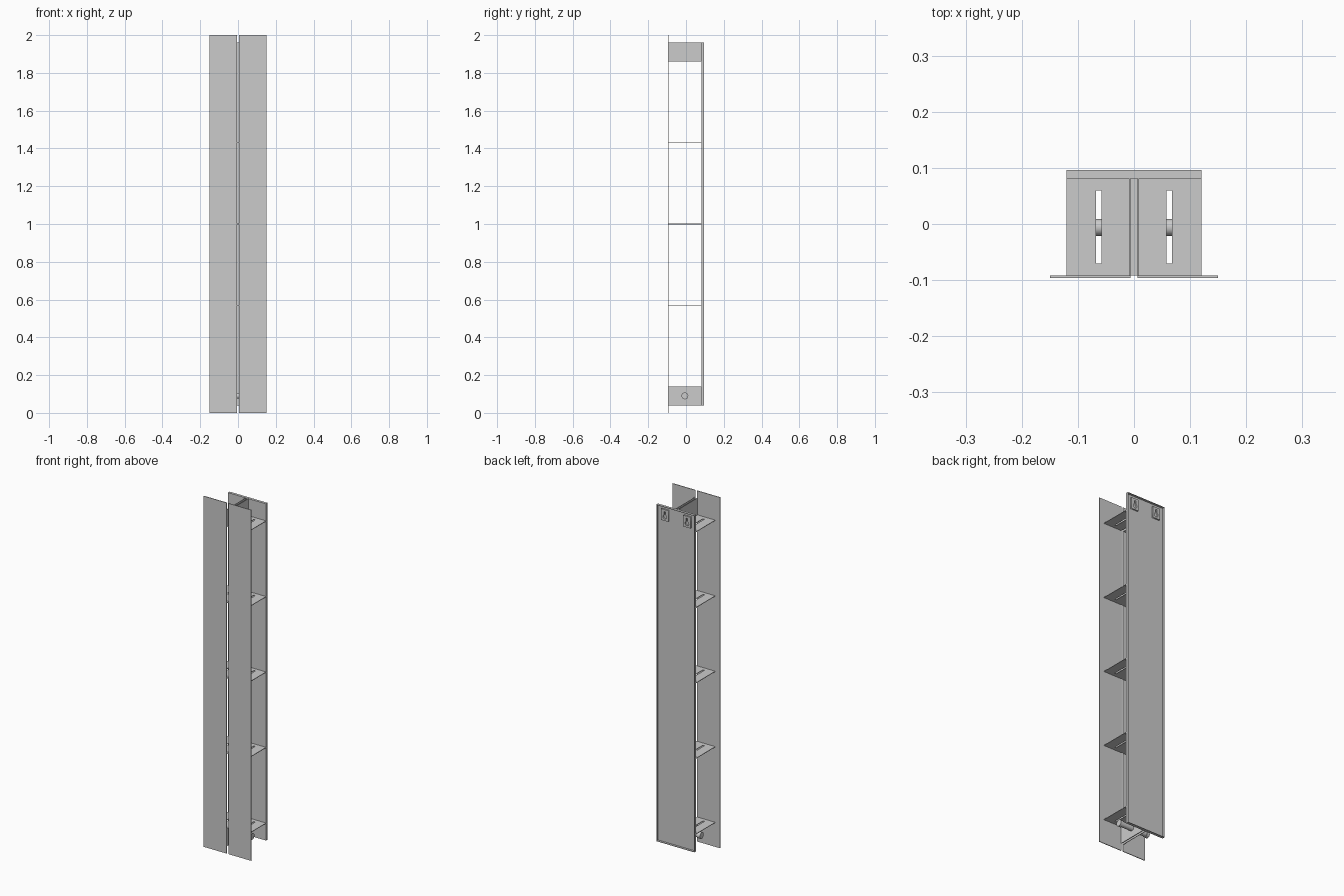
import bpy, bmesh, math
from mathutils import Matrix

if "Cube" in bpy.data.objects:
    bpy.data.objects.remove(bpy.data.objects["Cube"])


def finish(name, bm):
    me = bpy.data.meshes.new(name)
    bmesh.ops.recalc_face_normals(bm, faces=bm.faces)
    bm.to_mesh(me)
    bm.free()
    ob = bpy.data.objects.new(name, me)
    bpy.context.collection.objects.link(ob)
    return ob


def box(name, x0, x1, y0, y1, z0, z1):
    bm = bmesh.new()
    bmesh.ops.create_cube(bm, size=1, matrix=Matrix.Translation(
        ((x0 + x1) / 2, (y0 + y1) / 2, (z0 + z1) / 2))
        @ Matrix.Diagonal((x1 - x0, y1 - y0, z1 - z0, 1)))
    return finish(name, bm)


def slotted_plate(name, xs, ys, holes, z, t):
    # flat sheet of grid cells with the hole cells left out, then thickened
    bm = bmesh.new()
    v = [[bm.verts.new((x, y, z)) for y in ys] for x in xs]
    for i in range(len(xs) - 1):
        for j in range(len(ys) - 1):
            if (i, j) not in holes:
                bm.faces.new((v[i][j], v[i + 1][j], v[i + 1][j + 1], v[i][j + 1]))
    res = bmesh.ops.extrude_face_region(bm, geom=bm.faces[:])
    top = [g for g in res["geom"] if isinstance(g, bmesh.types.BMVert)]
    bmesh.ops.translate(bm, verts=top, vec=(0, 0, t))
    return finish(name, bm)


def rod(name, x0, x1, r, y, z):
    bpy.ops.mesh.primitive_cylinder_add(vertices=32, radius=r, depth=x1 - x0,
                                        location=((x0 + x1) / 2, y, z),
                                        rotation=(0, math.pi / 2, 0))
    ob = bpy.context.object
    ob.name = name
    bpy.ops.object.shade_smooth_by_angle()


def hanger(name, x, z, y0, y1):
    # plate outline with a keyhole cut through it
    cu = bpy.data.curves.new(name, 'CURVE')
    cu.dimensions = '2D'
    cu.fill_mode = 'BOTH'
    cu.extrude = (y1 - y0) / 2
    plate = [(-.023, -.032), (.023, -.032), (.023, .032), (-.023, .032)]
    r, w = .012, .005
    a0 = math.pi / 2 - math.asin(w / r)
    key = [(-w, .02), (w, .02)]
    for i in range(17):
        a = a0 - i / 16 * (2 * math.pi - 2 * (math.pi / 2 - a0))
        key.append((r * math.cos(a), -.01 + r * math.sin(a)))
    for pts in (plate, key):
        sp = cu.splines.new('POLY')
        sp.points.add(len(pts) - 1)
        for p, (u, v) in zip(sp.points, pts):
            p.co = (u, v, 0, 1)
        sp.use_cyclic_u = True
    ob = bpy.data.objects.new(name, cu)
    ob.location = (x, (y0 + y1) / 2, z)
    ob.rotation_euler = (math.pi / 2, 0, 0)
    bpy.context.collection.objects.link(ob)


FRONT, BACK = -.092, .081   # inner faces of the front panels and back tray
GAP, T = .006, .003

# back tray: floor with a raised rim
box("back_panel", -.12, .12, BACK, BACK + T, .04, 1.96)
for s, side in ((-1, "left"), (1, "right")):
    a, b = sorted((s * .12, s * .117))
    box("back_rim_" + side, a, b, BACK, .096, .04, 1.96)
box("back_rim_bottom", -.117, .117, BACK, .096, .04, .043)
box("back_rim_top", -.117, .117, BACK, .096, 1.957, 1.96)

# middle shelves span the gap
ys = (FRONT, -.07, .06, BACK)
for i, z in enumerate((.57, 1.0, 1.43)):
    slotted_plate("middle_shelf_%d" % (i + 1),
                  (-.12, -.068, -.058, .058, .068, .12), ys,
                  {(1, 1), (3, 1)}, z - T / 2, T)

for s, side in ((-1, "left"), (1, "right")):
    # front panels
    a, b = sorted((s * GAP, s * .15))
    box("front_panel_" + side, a, b, -.096, FRONT, 0, 2)
    # end shelves with their upright flanges
    xs = sorted(s * x for x in (GAP, .058, .068, .12))
    fa, fb = sorted((s * GAP, s * (GAP + T)))
    slotted_plate("bottom_shelf_" + side, xs, ys, {(1, 1)}, .14 - T, T)
    box("bottom_flange_" + side, fa, fb, FRONT, BACK, .04, .14 - T)
    slotted_plate("top_shelf_" + side, xs, ys, {(1, 1)}, 1.86, T)
    box("top_flange_" + side, fa, fb, FRONT, BACK, 1.86 + T, 1.96)
    # pipe cap and wall hanger
    a, b = sorted((s * .078, s * .095))
    rod("pipe_cap_" + side, a, b, .018, -.006, .09)
    hanger("wall_hanger_" + side, s * .07, 1.91, BACK + T, .092)

# cross pipe through the bottom flanges
rod("cross_pipe", -.08, .08, .015, -.006, .09)
